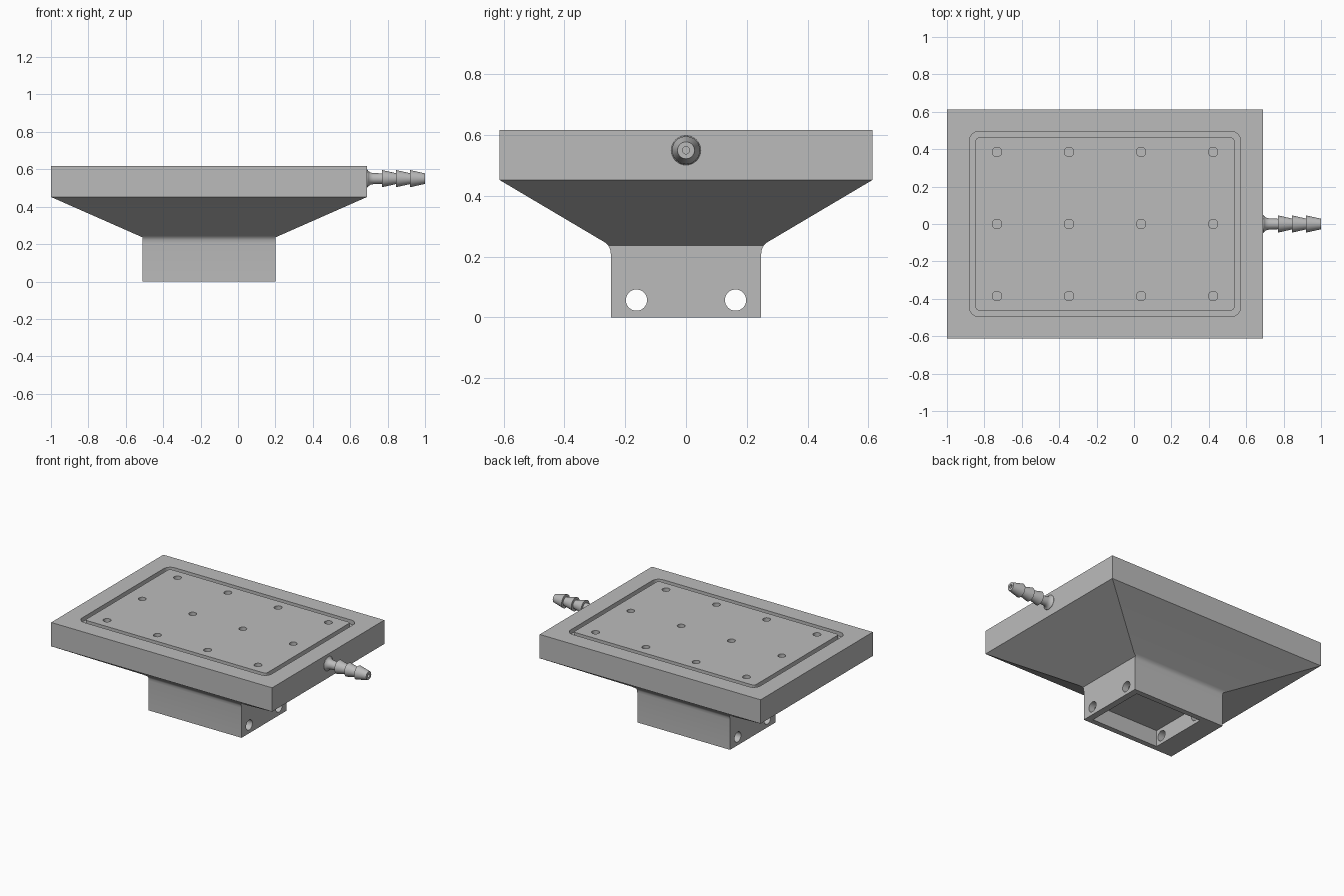
import bpy, bmesh, math
from mathutils import Matrix, Vector

cube = bpy.data.objects.get("Cube")
if cube:
    bpy.data.objects.remove(cube, do_unlink=True)

grey = bpy.data.materials.new("light grey")
grey.use_nodes = True
COLOUR = (0.5, 0.5, 0.5, 1)
grey.diffuse_color = COLOUR
grey.node_tree.nodes["Principled BSDF"].inputs["Base Color"].default_value = COLOUR

CX = -0.155          # centre of the plate in x
TOP = 0.617


def make_object(name, bm):
    bmesh.ops.recalc_face_normals(bm, faces=bm.faces)
    mesh = bpy.data.meshes.new(name)
    bm.to_mesh(mesh)
    bm.free()
    mesh.materials.append(grey)
    obj = bpy.data.objects.new(name, mesh)
    bpy.context.collection.objects.link(obj)
    return obj


def bridge(bm, a, b):
    n = len(a)
    for i in range(n):
        j = (i + 1) % n
        bm.faces.new((a[i], a[j], b[j], b[i]))


def add_cylinder(bm, centre, radius, depth, axis="Z"):
    turn = Matrix.Rotation(math.pi / 2, 4, "Y") if axis == "X" else Matrix()
    bmesh.ops.create_cone(bm, cap_ends=True, segments=32, radius1=radius, radius2=radius,
                          depth=depth, matrix=Matrix.Translation(centre) @ turn)


def rounded_rect(bm, half_x, half_y, r, z):
    """Loop of vertices around a rounded rectangle."""
    loop = []
    for k, (sx, sy) in enumerate(((1, 1), (-1, 1), (-1, -1), (1, -1))):
        for step in range(7):
            a = (k + step / 6) * math.pi / 2
            loop.append(bm.verts.new((CX + sx * (half_x - r) + r * math.cos(a),
                                      sy * (half_y - r) + r * math.sin(a), z)))
    return loop


def cut(body, bm):
    """Subtract a solid from the body and discard it."""
    cutter = make_object("cutter", bm)
    cutter.hide_render = True
    mod = body.modifiers.new("cut", "BOOLEAN")
    mod.operation, mod.solver, mod.object = "DIFFERENCE", "EXACT", cutter
    bpy.context.view_layer.objects.active = body
    bpy.ops.object.modifier_apply(modifier=mod.name)
    bpy.data.objects.remove(cutter, do_unlink=True)


def smooth(obj, degrees):
    bpy.ops.object.select_all(action="DESELECT")
    obj.select_set(True)
    bpy.context.view_layer.objects.active = obj
    bpy.ops.object.shade_smooth_by_angle(angle=math.radians(degrees))


# Plate, flared neck and mounting block as stacked rectangles: half x, half y, z
sections = [(0.355, 0.247, 0), (0.355, 0.247, 0.205), (0.355, 0.249, 0.222),
            (0.355, 0.255, 0.236), (0.38, 0.267, 0.247),
            (0.845, 0.613, 0.452), (0.845, 0.613, TOP)]
bm = bmesh.new()
rings = [[bm.verts.new((CX + sx * hx, sy * hy, z))
          for sx, sy in ((1, 1), (-1, 1), (-1, -1), (1, -1))] for hx, hy, z in sections]
for lower, upper in zip(rings, rings[1:]):
    bridge(bm, lower, upper)
bm.faces.new(rings[0])
bm.faces.new(rings[-1])
body = make_object("vacuum_plate", bm)

# Seal groove around the top
bm = bmesh.new()
loops = [rounded_rect(bm, hx, hy, r, z) for hx, hy, r, z in (
    (0.725, 0.495, 0.05, TOP - 0.03), (0.725, 0.495, 0.05, TOP + 0.05),
    (0.692, 0.462, 0.018, TOP + 0.05), (0.692, 0.462, 0.018, TOP - 0.03))]
for i in range(4):
    bridge(bm, loops[i], loops[(i + 1) % 4])
cut(body, bm)

# Grid of suction holes
bm = bmesh.new()
for col in range(4):
    for row in (-1, 0, 1):
        add_cylinder(bm, Vector((CX + (col - 1.5) * 0.385, row * 0.385, TOP)), 0.025, 0.16)
cut(body, bm)

# Pocket under the block
bm = bmesh.new()
bmesh.ops.create_cube(bm, size=1, matrix=Matrix.Translation((-0.102, 0, 0))
                      @ Matrix.Diagonal((0.515, 0.42, 0.226, 1)))
cut(body, bm)

# Mounting holes through the block
bm = bmesh.new()
for side in (-1, 1):
    add_cylinder(bm, Vector((CX, side * 0.163, 0.057)), 0.035, 0.9, "X")
cut(body, bm)
smooth(body, 30)

# Hose barb with bore, revolved about the x axis: x, radius
profile = [(0.685, 0.05), (0.692, 0.048), (0.698, 0.04), (0.708, 0.033), (0.722, 0.03)]
for k in range(3):
    start = 0.77 + 0.075 * k
    profile += [(start, 0.028), (start, 0.046), (start + 0.08, 0.028)]
    if k < 2:
        profile.pop()
        profile.append((start + 0.075, 0.029))
profile += [(1.0, 0.027), (1.0, 0.012), (0.75, 0.012)]
bm = bmesh.new()
SEG = 32
rings = [[bm.verts.new((x, r * math.cos(i * math.tau / SEG), 0.55 + r * math.sin(i * math.tau / SEG)))
          for i in range(SEG)] for x, r in profile]
for a, b in zip(rings, rings[1:]):
    bridge(bm, a, b)
bm.faces.new(rings[0])
bm.faces.new(rings[-1])
bmesh.ops.remove_doubles(bm, verts=bm.verts, dist=0.0005)
barb = make_object("hose_barb", bm)
smooth(barb, 30)
